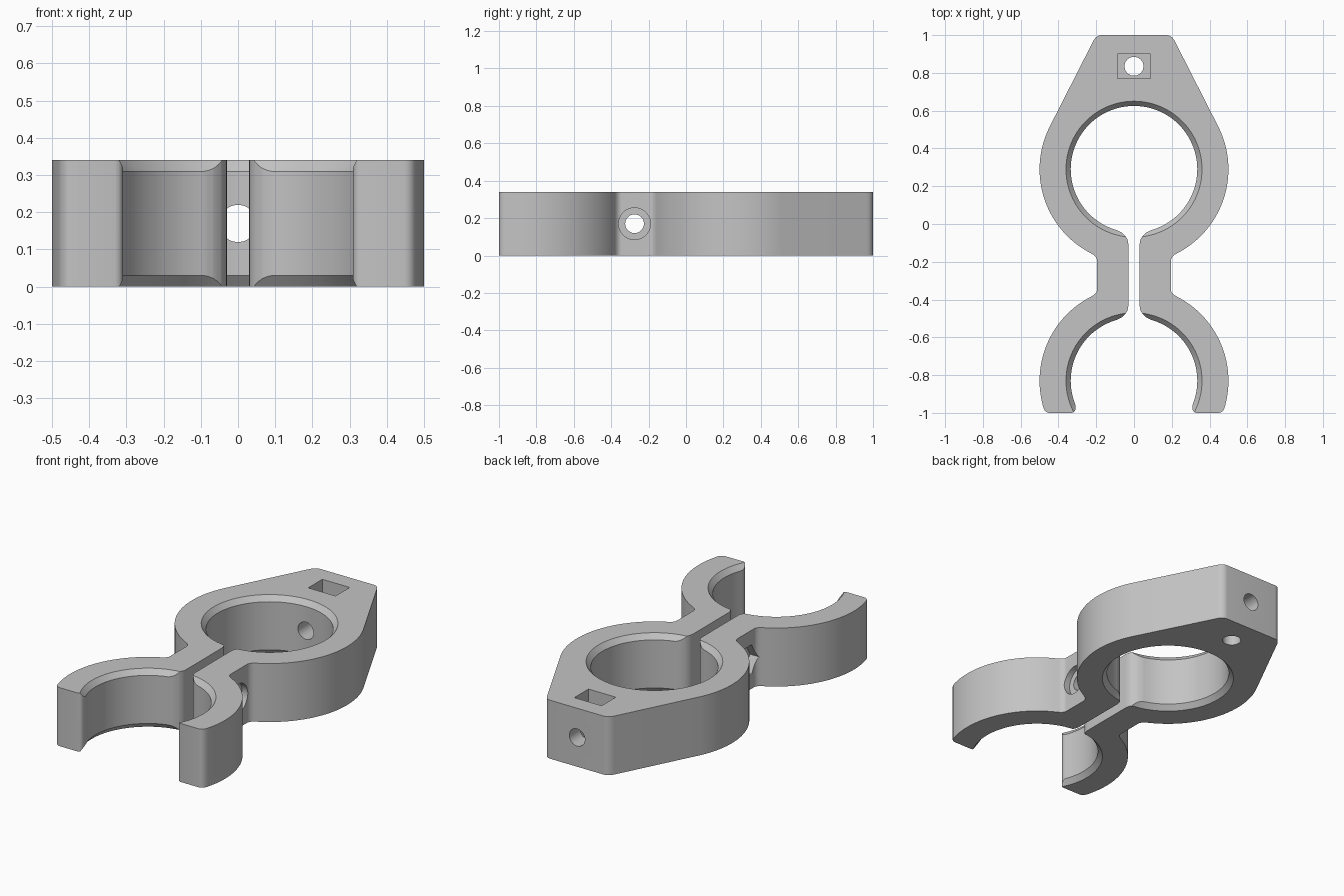
import bpy
import bmesh
from math import sin, cos, radians, pi
from mathutils import Matrix, Vector

if "Cube" in bpy.data.objects:
    bpy.data.objects.remove(bpy.data.objects["Cube"], do_unlink=True)

H = 0.34                    # thickness of the clamp
MID = H / 2
RING_Y, CLIP_Y = 0.29, -0.83
OUTER, INNER = 0.5, 0.335
BOLT_Y, NUT_Y = -0.275, 0.835

grey = bpy.data.materials.new("plain grey")
grey.use_nodes = True
grey.diffuse_color = (0.55, 0.55, 0.55, 1)
grey.node_tree.nodes["Principled BSDF"].inputs["Base Color"].default_value = grey.diffuse_color


def arc(cy, r, start, end, n=32):
    angles = [radians(start + (end - start) * i / n) for i in range(n + 1)]
    return [(r * cos(a), cy + r * sin(a)) for a in angles]


def blend(p, corner, q, n=8):
    """Rounded corner running from p to q."""
    p, corner, q = Vector(p), Vector(corner), Vector(q)
    out = []
    for i in range(n + 1):
        t = i / n
        out.append(tuple(p * (1 - t) ** 2 + corner * 2 * t * (1 - t) + q * t * t))
    return out


def make_object(name, bm):
    bmesh.ops.recalc_face_normals(bm, faces=bm.faces)
    mesh = bpy.data.meshes.new(name)
    bm.to_mesh(mesh)
    bm.free()
    mesh.materials.append(grey)
    obj = bpy.data.objects.new(name, mesh)
    bpy.context.collection.objects.link(obj)
    return obj


def cut(body, bm):
    cutter = make_object("cutter", bm)
    cutter.hide_render = True
    mod = body.modifiers.new("cut", "BOOLEAN")
    mod.operation = "DIFFERENCE"
    mod.solver = "EXACT"
    mod.object = cutter
    bpy.context.view_layer.objects.active = body
    bpy.ops.object.modifier_apply(modifier=mod.name)
    bpy.data.objects.remove(cutter, do_unlink=True)


def rod(start, end, r1, r2=None, sides=48):
    """Cylinder, cone or prism between two points."""
    start, end = Vector(start), Vector(end)
    axis = end - start
    turn = Vector((0, 0, 1)).rotation_difference(axis).to_matrix().to_4x4()
    bm = bmesh.new()
    bmesh.ops.create_cone(bm, cap_ends=True, segments=sides, radius1=r1,
                          radius2=r1 if r2 is None else r2, depth=axis.length,
                          matrix=Matrix.Translation((start + end) / 2) @ turn)
    return bm


# Half outline: end plate, big ring, neck, clip prong, then back up the inside
half = blend((0.17, 1), (0.2, 1), (0.217, 0.966))
half += arc(RING_Y, OUTER, 27, -61)
half += blend((0.225, -0.157), (0.195, -0.172), (0.195, -0.2))
half += blend((0.195, -0.345), (0.195, -0.368), (0.225, -0.383))
half += arc(CLIP_Y, OUTER, 61, -13)
half += blend((0.483, -0.96), (0.475, -1), (0.445, -1))
half += blend((0.33, -1), (0.305, -0.995), (0.309, -0.96))
half += arc(CLIP_Y, INNER, -20, 72)
half += blend((0.095, -0.509), (0.03, -0.485), (0.03, -0.43))
half += blend((0.03, -0.11), (0.03, -0.055), (0.095, -0.031))
half += arc(RING_Y, INNER, -72, 90, 56)

outline = half[:-1] + [(0, RING_Y + INNER)] + [(-x, y) for x, y in reversed(half[:-1])]
bm = bmesh.new()
face = bm.faces.new([bm.verts.new((x, y, 0)) for x, y in outline])
top = bmesh.ops.extrude_face_region(bm, geom=[face])["geom"]
bmesh.ops.translate(bm, vec=(0, 0, H), verts=[v for v in top if isinstance(v, bmesh.types.BMVert)])
bmesh.ops.remove_doubles(bm, verts=bm.verts, dist=0.0005)
clamp = make_object("clamp_body", bm)

# Chamfers on both rims of the ring and the clip
for cy in (RING_Y, CLIP_Y):
    for rim, out in ((H, 1), (0, -1)):
        cut(clamp, rod((0, cy, rim - 0.04 * out), (0, cy, rim + 0.03 * out),
                       INNER - 0.008, INNER + 0.05, 96))

# Square nut pocket with its drain hole, and the set screw hole
bm = bmesh.new()
bmesh.ops.create_cube(bm, size=1, matrix=Matrix.Translation((0, NUT_Y, 0.235))
                      @ Matrix.Diagonal((0.176, 0.13, 0.31, 1)))
cut(clamp, bm)
cut(clamp, rod((0, NUT_Y, -0.1), (0, NUT_Y, 0.2), 0.05))
cut(clamp, rod((0, 0.5, MID), (0, 1.1, MID), 0.05))

# Clamp bolt hole, round head recess and hexagonal nut recess
cut(clamp, rod((-0.4, BOLT_Y, MID), (0.4, BOLT_Y, MID), 0.05))
cut(clamp, rod((0.16, BOLT_Y, MID), (0.4, BOLT_Y, MID), 0.085))
cut(clamp, rod((-0.15, BOLT_Y, MID), (-0.4, BOLT_Y, MID), 0.098, sides=6))

# Smooth curved walls, crisp rims
bpy.ops.object.select_all(action="DESELECT")
clamp.select_set(True)
bpy.context.view_layer.objects.active = clamp
bpy.ops.object.shade_smooth_by_angle(angle=radians(30))
